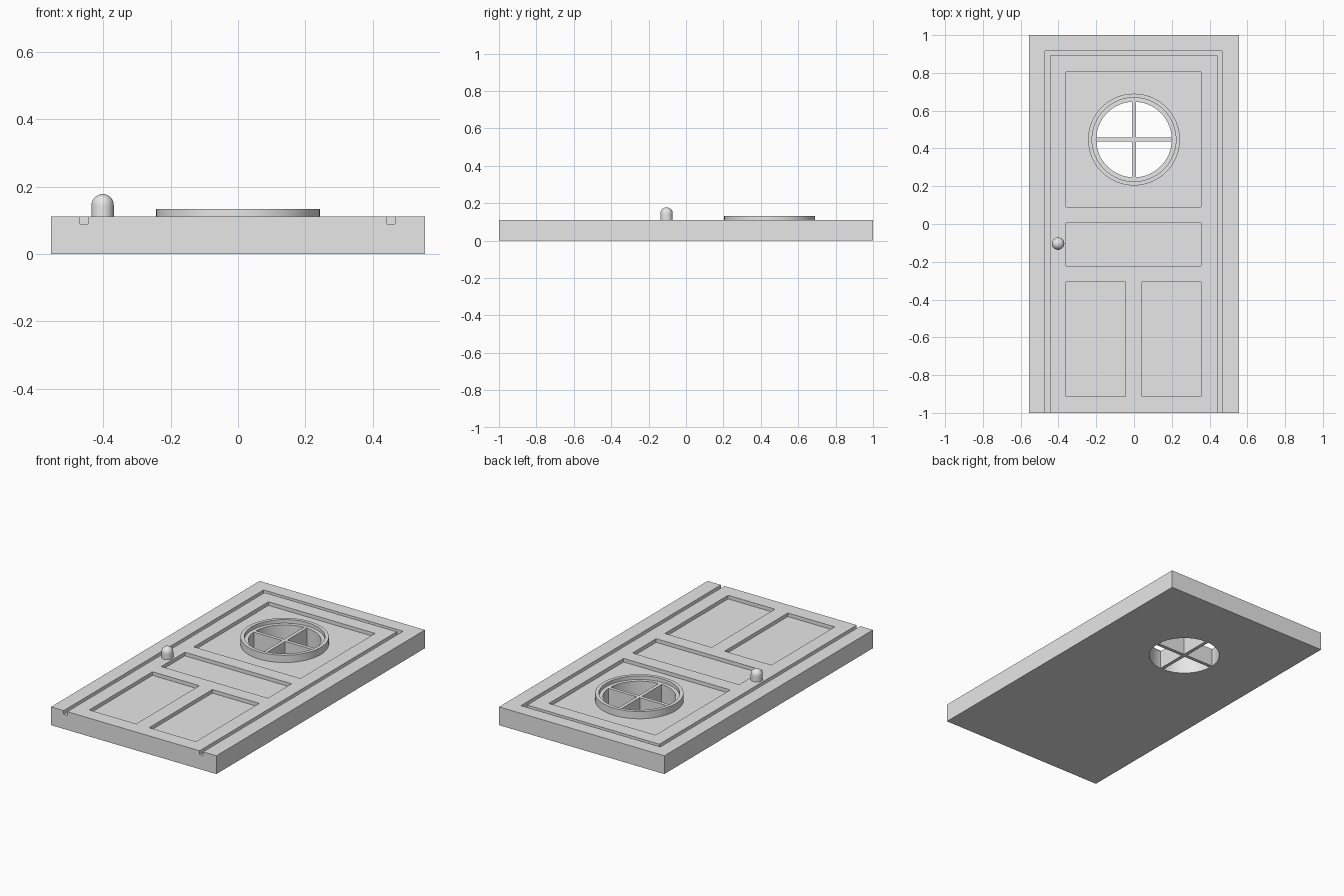
import bpy, bmesh, math
from mathutils import Matrix

cube = bpy.data.objects.get("Cube")
if cube:
    bpy.data.objects.remove(cube, do_unlink=True)

THICK, STEP = 0.111, 0.022
FLOOR = THICK - STEP          # bottom of grooves and panels
WIN_Y, WIN_R = 0.447, 0.20    # round window

grey = bpy.data.materials.new("plain grey")
grey.use_nodes = True
grey.diffuse_color = (0.8, 0.8, 0.8, 1)
grey.node_tree.nodes["Principled BSDF"].inputs["Base Color"].default_value = (0.8, 0.8, 0.8, 1)


def finish(name, bm):
    bmesh.ops.recalc_face_normals(bm, faces=bm.faces)
    mesh = bpy.data.meshes.new(name)
    bm.to_mesh(mesh)
    bm.free()
    mesh.materials.append(grey)
    obj = bpy.data.objects.new(name, mesh)
    bpy.context.collection.objects.link(obj)
    return obj


def box(name, x0, x1, y0, y1, z0, z1):
    bm = bmesh.new()
    place = (Matrix.Translation(((x0 + x1) / 2, (y0 + y1) / 2, (z0 + z1) / 2))
             @ Matrix.Diagonal((x1 - x0, y1 - y0, z1 - z0, 1)))
    bmesh.ops.create_cube(bm, size=1, matrix=place)
    return finish(name, bm)


def lathe(name, profile, x, y, closed=False, segments=64):
    """Spin an (r, z) profile about a vertical axis at x, y."""
    bm = bmesh.new()
    verts = [bm.verts.new((x + r, y, z)) for r, z in profile]
    edges = [bm.edges.new(pair) for pair in zip(verts, verts[1:])]
    if closed:
        edges.append(bm.edges.new((verts[-1], verts[0])))
    bmesh.ops.spin(bm, geom=verts + edges, cent=(x, y, 0), axis=(0, 0, 1),
                   angle=2 * math.pi, steps=segments)
    bmesh.ops.remove_doubles(bm, verts=bm.verts, dist=0.0001)
    return finish(name, bm)


def activate(obj):
    bpy.ops.object.select_all(action="DESELECT")
    obj.select_set(True)
    bpy.context.view_layer.objects.active = obj


def smooth(obj):
    activate(obj)
    bpy.ops.object.shade_smooth_by_angle(angle=math.radians(35))


def cut(target, cutter):
    mod = target.modifiers.new("cut", "BOOLEAN")
    mod.operation, mod.solver, mod.object = "DIFFERENCE", "EXACT", cutter
    activate(target)
    bpy.ops.object.modifier_apply(modifier=mod.name)
    bpy.data.objects.remove(cutter, do_unlink=True)


# Door slab
slab = box("door_slab", -0.555, 0.555, -1, 1, 0, THICK)

# Recessed panels
panels = [(-0.36, 0.356, 0.09, 0.806),      # window panel
          (-0.36, 0.356, -0.222, 0.005),    # middle panel
          (-0.36, -0.045, -0.912, -0.306),  # lower right panel
          (0.042, 0.356, -0.912, -0.306)]   # lower left panel
for p in panels:
    cut(slab, box("panel_cutter", *p, FLOOR, 0.2))

# Groove between the frame and the door leaf, open at the bottom end
bm = bmesh.new()
outline = [(-0.47, -1.1), (-0.47, 0.917), (0.466, 0.917), (0.466, -1.1),
           (0.442, -1.1), (0.442, 0.892), (-0.446, 0.892), (-0.446, -1.1)]
face = bm.faces.new([bm.verts.new((x, y, FLOOR)) for x, y in outline])
up = bmesh.ops.extrude_face_region(bm, geom=[face])["geom"]
bmesh.ops.translate(bm, vec=(0, 0, 0.1),
                    verts=[v for v in up if isinstance(v, bmesh.types.BMVert)])
cut(slab, finish("groove_cutter", bm))

# Round window opening
cut(slab, lathe("window_cutter", [(0, -0.1), (WIN_R, -0.1), (WIN_R, 0.2), (0, 0.2)], 0, WIN_Y))
smooth(slab)

# Stepped window surround
smooth(lathe("window_ring",
             [(WIN_R, FLOOR), (0.243, FLOOR), (0.243, THICK + STEP),
              (0.222, THICK + STEP), (0.222, THICK), (WIN_R, THICK)],
             0, WIN_Y, closed=True))

# Window bars
half, reach = 0.0105, WIN_R - 0.0005
box("upright_bar", -half, half, WIN_Y - reach, WIN_Y + reach, 0, THICK)
box("left_cross_bar", half, reach, WIN_Y - half, WIN_Y + half, 0, THICK)
box("right_cross_bar", -reach, -half, WIN_Y - half, WIN_Y + half, 0, THICK)

# Door knob: short post with a domed end
R, TOP = 0.033, 0.178
dome = [(R * math.cos(a), TOP - R + R * math.sin(a))
        for a in (math.pi / 2 * i / 8 for i in range(9))]
smooth(lathe("door_knob", [(0, THICK), (R, THICK)] + dome, -0.402, -0.104, segments=32))
